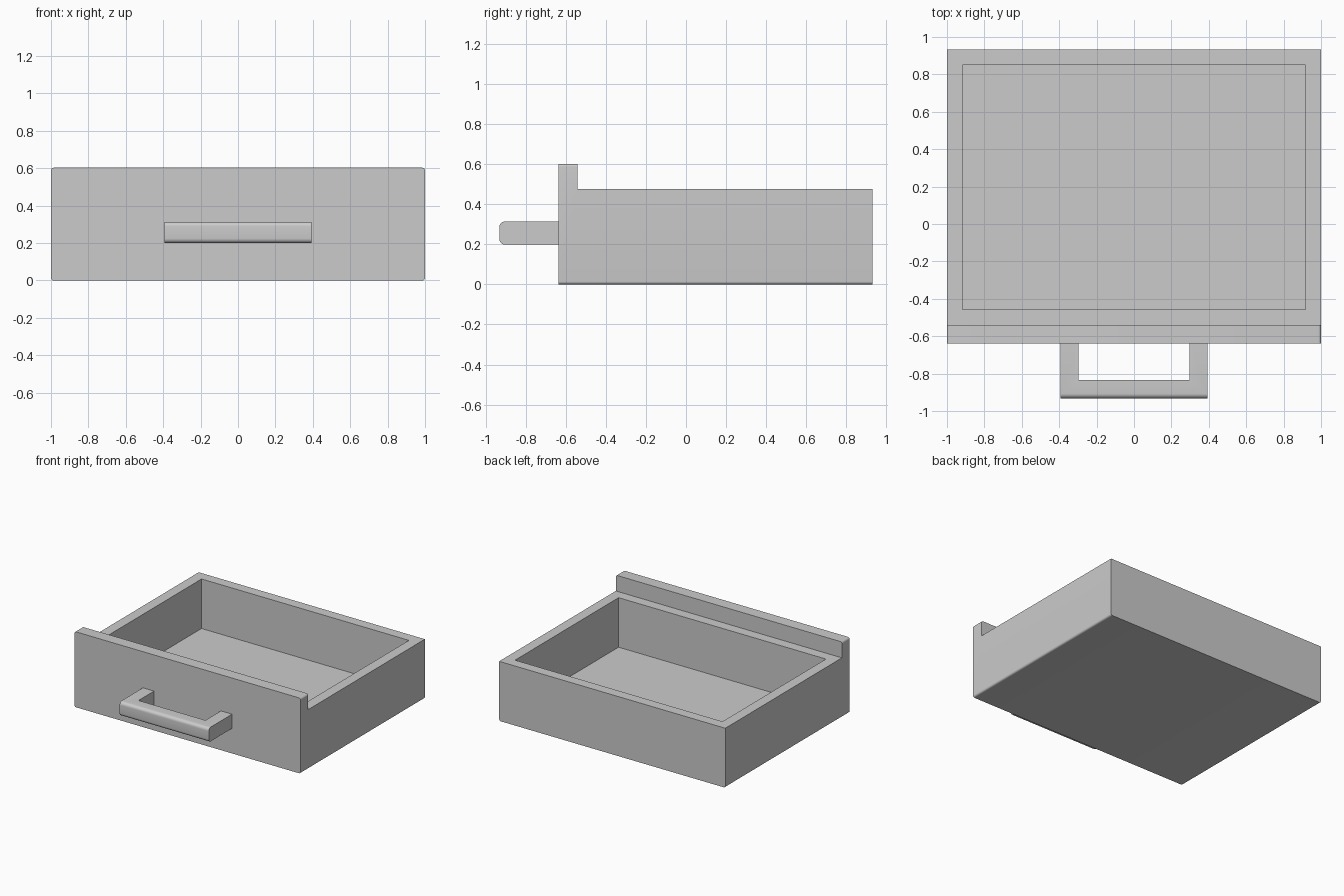
import bpy, bmesh
from math import radians
from mathutils import Vector

cube = bpy.data.objects.get("Cube")
if cube:
    bpy.data.objects.remove(cube, do_unlink=True)

grey = bpy.data.materials.new("plain grey")
grey.use_nodes = True
colour = (0.6, 0.6, 0.6, 1)
grey.diffuse_color = colour
grey.node_tree.nodes["Principled BSDF"].inputs["Base Color"].default_value = colour


def prism(points, sweep):
    """Closed profile swept along a vector."""
    bm = bmesh.new()
    face = bm.faces.new([bm.verts.new(p) for p in points])
    swept = bmesh.ops.extrude_face_region(bm, geom=[face])["geom"]
    verts = [v for v in swept if isinstance(v, bmesh.types.BMVert)]
    bmesh.ops.translate(bm, vec=Vector(sweep), verts=verts)
    bmesh.ops.recalc_face_normals(bm, faces=bm.faces)
    return bm


def round_edges(bm, test, radius):
    edges = [e for e in bm.edges if test(e.verts[0].co, e.verts[1].co)]
    bmesh.ops.bevel(bm, geom=edges, offset=radius, segments=6,
                    profile=0.5, affect='EDGES')


def finish(bm, name):
    mesh = bpy.data.meshes.new(name)
    bm.to_mesh(mesh)
    bm.free()
    mesh.materials.append(grey)
    obj = bpy.data.objects.new(name, mesh)
    bpy.context.collection.objects.link(obj)
    bpy.ops.object.select_all(action='DESELECT')
    obj.select_set(True)
    bpy.context.view_layer.objects.active = obj
    bpy.ops.object.shade_smooth_by_angle(angle=radians(35))
    return obj


# Drawer: stepped side profile with a raised front panel
front, panel_back, back = -0.638, -0.541, 0.932
rim, panel_top = 0.476, 0.603
wall, floor = 0.117, 0.08
profile = [(front, 0), (back, 0), (back, rim), (panel_back, rim),
           (panel_back, panel_top), (front, panel_top)]
drawer = prism([(-1, y, z) for y, z in profile], (2, 0, 0))

# Softened long bottom edges and panel top corners
round_edges(drawer, lambda a, b: abs(a.y - b.y) > 0.05 and abs(a.z - b.z) < 0.01
            and abs(a.z - rim) > 0.01, 0.015)

# Hollow tray: inset rim and sunken floor
drawer.faces.ensure_lookup_table()
top = next(f for f in drawer.faces if f.normal.z > 0.99
           and abs(f.calc_center_median().z - rim) < 0.01)
bmesh.ops.inset_region(drawer, faces=[top], thickness=wall)
sunk = bmesh.ops.extrude_face_region(drawer, geom=[top])["geom"]
bmesh.ops.translate(drawer, vec=(0, 0, floor - rim),
                    verts=[v for v in sunk if isinstance(v, bmesh.types.BMVert)])
if top.is_valid:
    bmesh.ops.delete(drawer, geom=[top], context='FACES_ONLY')
bmesh.ops.recalc_face_normals(drawer, faces=drawer.faces)
finish(drawer, "drawer_box")

# Handle: U-shaped bar with rounded front edges
outer, inner, grip, grip_back = 0.394, 0.296, -0.932, -0.834
root = front + 0.01
half = [(outer, grip), (outer, root), (inner, root), (inner, grip_back)]
outline = half + [(-x, y) for x, y in reversed(half)]
handle = prism([(x, y, 0.2) for x, y in outline], (0, 0, 0.114))
round_edges(handle, lambda a, b: max(a.y, b.y) < grip + 0.01
            and abs(a.x - b.x) > 0.1, 0.025)
finish(handle, "pull_handle")
